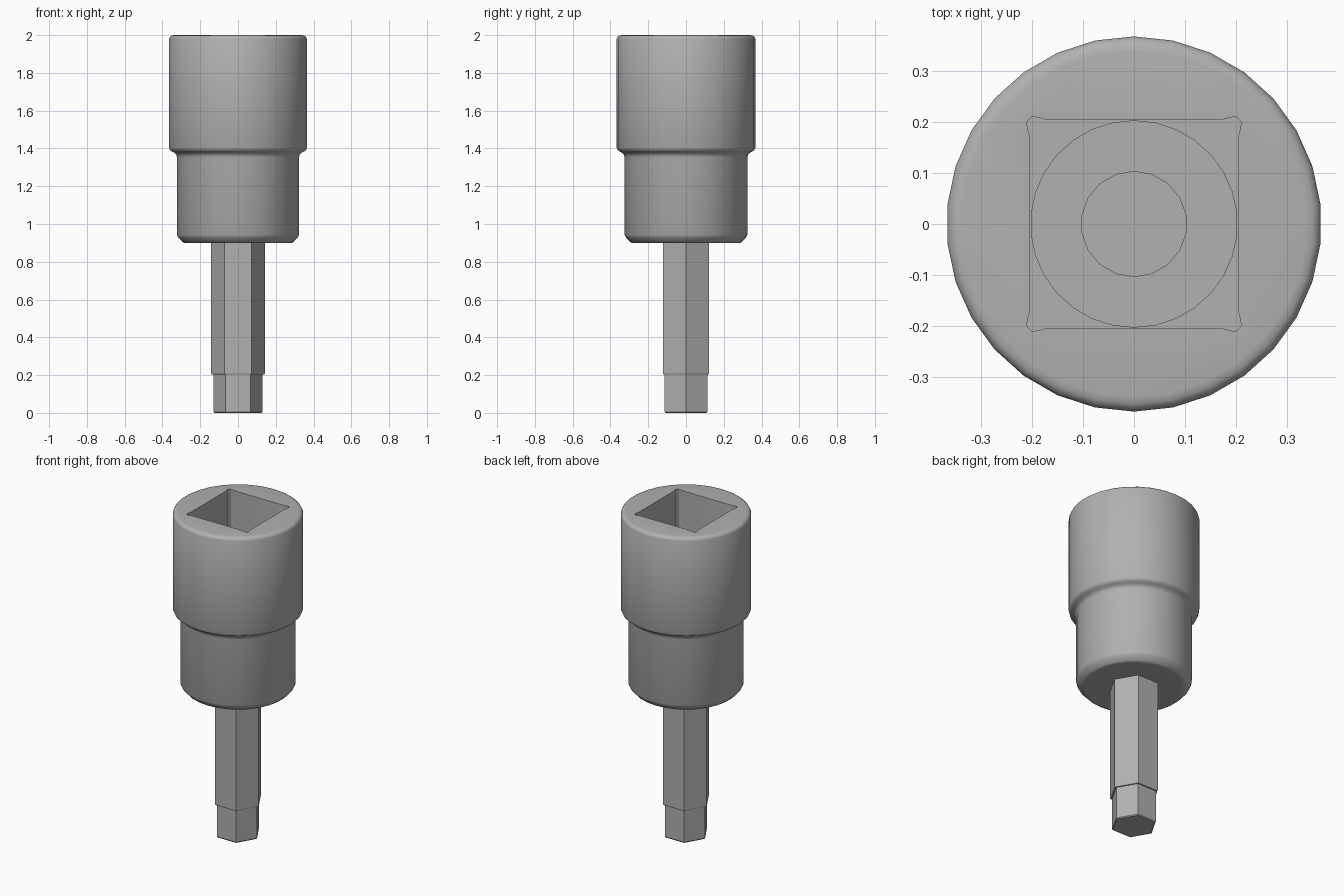
import bpy, bmesh
from math import sin, cos, pi

if "Cube" in bpy.data.objects:
    bpy.data.objects.remove(bpy.data.objects["Cube"])

steel = bpy.data.materials.new("dark_steel")
steel.diffuse_color = (0.44, 0.44, 0.44, 1)
steel.use_nodes = True
steel.node_tree.nodes["Principled BSDF"].inputs["Base Color"].default_value = steel.diffuse_color


def stack(name, rings):
    """Closed solid from stacked rings (lists of xyz points, bottom to top)."""
    bm = bmesh.new()
    loops = [[bm.verts.new(p) for p in ring] for ring in rings]
    n = len(loops[0])
    for a, b in zip(loops, loops[1:]):
        for i in range(n):
            j = (i + 1) % n
            bm.faces.new((a[i], a[j], b[j], b[i]))
    bm.faces.new(loops[0][::-1])
    bm.faces.new(loops[-1])
    mesh = bpy.data.meshes.new(name)
    bm.to_mesh(mesh)
    bm.free()
    mesh.materials.append(steel)
    obj = bpy.data.objects.new(name, mesh)
    bpy.context.collection.objects.link(obj)
    return obj


def lathe(name, profile, sides, start=0.0):
    return stack(name, [[(r * cos(start + 2 * pi * i / sides),
                          r * sin(start + 2 * pi * i / sides), z)
                         for i in range(sides)] for r, z in profile])


# Round socket body with stepped shoulder and rounded rims
body = lathe("socket_body", [
    (0.27, 0.90), (0.286, 0.90), (0.296, 0.905), (0.319, 0.930), (0.325, 0.943),
    (0.325, 1.353), (0.328, 1.366), (0.337, 1.376),
    (0.350, 1.383), (0.362, 1.391), (0.367, 1.404),
    (0.367, 1.98), (0.362, 1.991), (0.352, 1.998), (0.338, 2.0)], 30, pi / 2)

# Square drive opening with relieved corners
corner = [(0.204, 0.172), (0.2085, 0.188), (0.2095, 0.20),
          (0.20, 0.2095), (0.188, 0.2085), (0.172, 0.204)]
square = []
for k in range(4):
    c, s = round(cos(k * pi / 2)), round(sin(k * pi / 2))
    square += [(c * x - s * y, s * x + c * y) for x, y in corner]
drive = stack("drive_cutter", [[(x, y, z) for x, y in square] for z in (1.4, 2.1)])

# Two drilled steps beneath the square opening
bore = lathe("bore_cutter", [(0.202, 1.3), (0.202, 1.5)], 30, pi / 2)
pilot = lathe("pilot_cutter", [(0.103, 1.1), (0.103, 1.45)], 18, pi / 2)

for cutter in (drive, bore, pilot):
    mod = body.modifiers.new(cutter.name, "BOOLEAN")
    mod.operation = "DIFFERENCE"
    mod.solver = "EXACT"
    mod.object = cutter
    cutter.hide_render = True
    bpy.context.view_layer.objects.active = body
    bpy.ops.object.modifier_apply(modifier=mod.name)
    bpy.data.objects.remove(cutter)

bpy.ops.object.select_all(action="DESELECT")
body.select_set(True)
bpy.context.view_layer.objects.active = body
bpy.ops.object.shade_smooth_by_angle(angle=0.85)

# Hexagonal bit with a slimmer tip
lathe("hex_bit", [(0.125, 0.0), (0.13, 0.006), (0.13, 0.203),
                  (0.138, 0.203), (0.142, 0.209), (0.142, 0.91)], 6)
